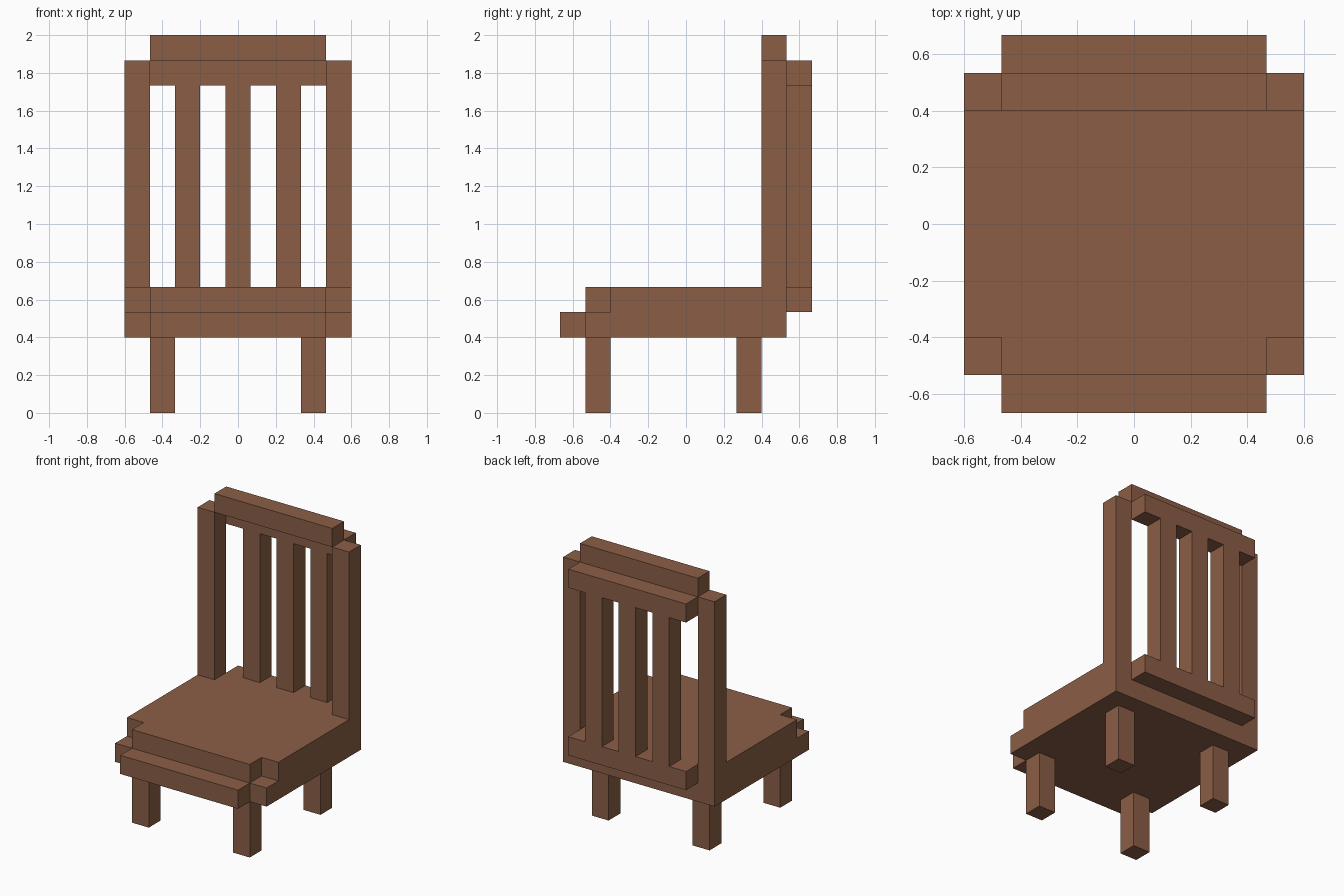
import bpy
import bmesh

old = bpy.data.objects.get("Cube")
if old:
    bpy.data.objects.remove(old, do_unlink=True)

U = 2 / 15  # every part sits on a grid of this size

wood = bpy.data.materials.new("brown_wood")
wood.use_nodes = True
colour = (0.258, 0.113, 0.061, 1)
wood.diffuse_color = colour
wood.node_tree.nodes["Principled BSDF"].inputs["Base Color"].default_value = colour


def prism(name, outline, z0, z1):
    """Extrude a flat outline (grid units, counter-clockwise) from z0 to z1."""
    bm = bmesh.new()
    base = bm.faces.new([bm.verts.new((x * U, y * U, z0 * U)) for x, y in outline])
    top = bmesh.ops.extrude_face_region(bm, geom=[base], use_keep_orig=True)
    verts = [v for v in top["geom"] if isinstance(v, bmesh.types.BMVert)]
    bmesh.ops.translate(bm, verts=verts, vec=(0, 0, (z1 - z0) * U))
    bmesh.ops.recalc_face_normals(bm, faces=bm.faces)
    mesh = bpy.data.meshes.new(name)
    bm.to_mesh(mesh)
    bm.free()
    mesh.materials.append(wood)
    obj = bpy.data.objects.new(name, mesh)
    bpy.context.collection.objects.link(obj)
    return obj


def box(name, x0, x1, y0, y1, z0, z1):
    return prism(name, [(x0, y0), (x1, y0), (x1, y1), (x0, y1)], z0, z1)


def mirrored(half):
    """Complete a right-hand outline with its mirror image across x = 0."""
    return half + [(-x, y) for x, y in reversed(half)]


# Seat: lower slab with a front lip, upper slab with notched front corners
prism("seat_base", mirrored([(3.5, -5), (3.5, -4), (4.5, -4), (4.5, 4)]), 3, 4)
prism("seat_top", mirrored([(3.5, -4), (3.5, -3), (4.5, -3), (4.5, 4)]), 4, 5)

# Legs and back posts, one on each side
for side, s in (("left", 1), ("right", -1)):
    lx = sorted((2.5 * s, 3.5 * s))
    px = sorted((3.5 * s, 4.5 * s))
    box(f"front_leg_{side}", *lx, -4, -3, 0, 3)
    box(f"back_leg_{side}", *lx, 2, 3, 0, 3)
    box(f"back_post_{side}", *px, 3, 4, 5, 14)

# Backrest rails and slats, set behind the posts
box("lower_back_rail", -3.5, 3.5, 4, 5, 4, 5)
box("upper_back_rail", -3.5, 3.5, 4, 5, 13, 14)
for name, x in (("right", -2), ("middle", 0), ("left", 2)):
    box(f"back_slat_{name}", x - 0.5, x + 0.5, 4, 5, 5, 13)

# Crest along the top
box("crest_rail", -3.5, 3.5, 3, 4, 14, 15)
